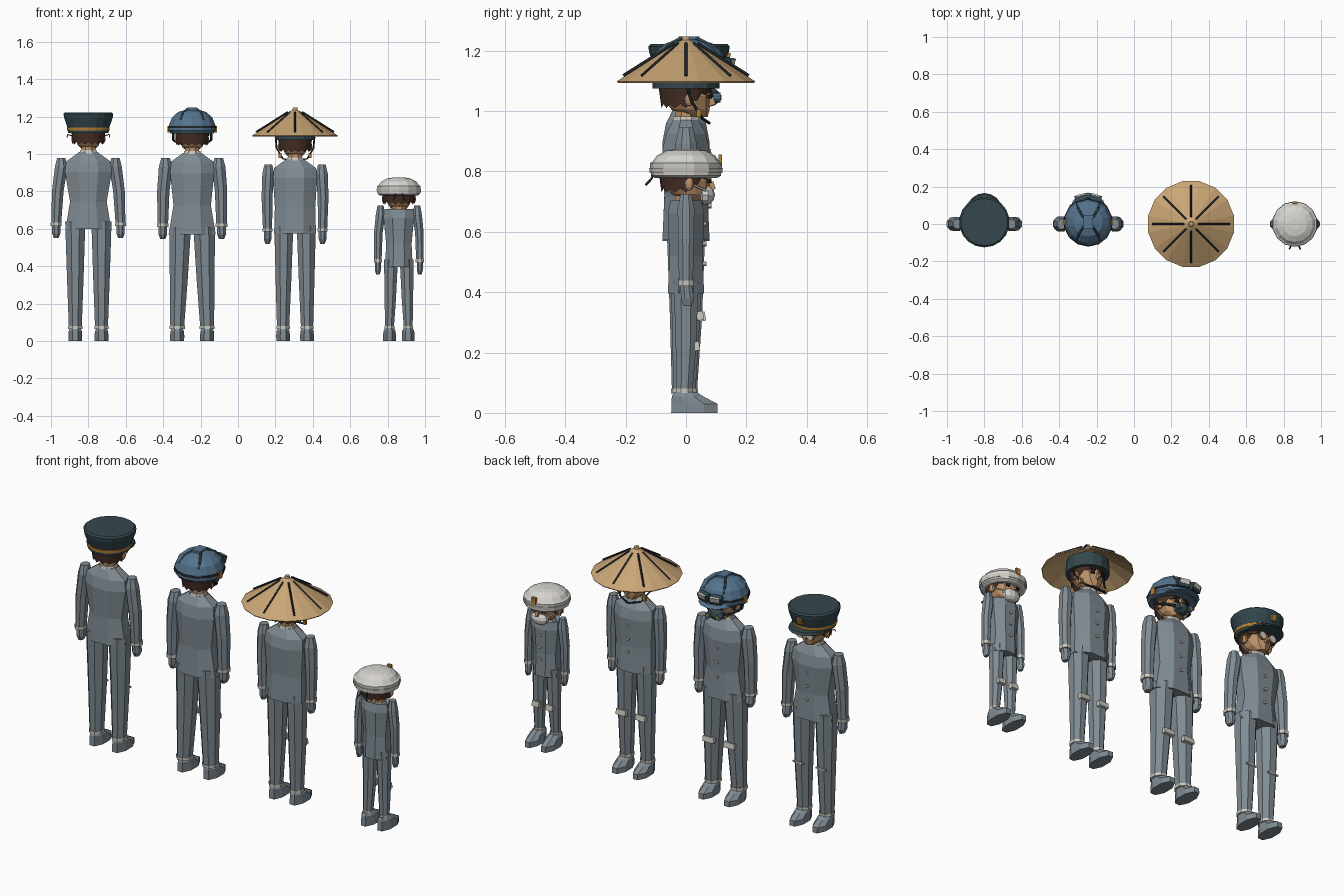
import bpy, bmesh, math
from mathutils import Vector

if "Cube" in bpy.data.objects:
    bpy.data.objects.remove(bpy.data.objects["Cube"])


def material(name, *srgb):
    mat = bpy.data.materials.new(name)
    col = [((c + 0.055) / 1.055) ** 2.4 for c in srgb] + [1]
    mat.diffuse_color = col
    mat.use_nodes = True
    mat.node_tree.nodes["Principled BSDF"].inputs["Base Color"].default_value = col
    return mat


SUIT = material("suit grey", 0.50, 0.545, 0.575)
TRIM = material("light trim", 0.80, 0.79, 0.75)
SKIN = material("skin", 0.74, 0.57, 0.41)
HAIR = material("dark brown hair", 0.27, 0.18, 0.14)
TEAL = material("dark teal", 0.20, 0.28, 0.30)
BLUE = material("helmet blue", 0.33, 0.45, 0.55)
STRAW = material("straw", 0.79, 0.65, 0.46)
GOLD = material("gold", 0.70, 0.50, 0.20)
WHITE = material("helmet white", 0.84, 0.83, 0.81)
DARK = material("strap black", 0.13, 0.15, 0.17)


def finish(name, bm, mat):
    bmesh.ops.recalc_face_normals(bm, faces=bm.faces)
    mesh = bpy.data.meshes.new(name)
    bm.to_mesh(mesh)
    bm.free()
    mesh.materials.append(mat)
    ob = bpy.data.objects.new(name, mesh)
    bpy.context.collection.objects.link(ob)
    return ob


def loft(name, rings, mat, n=8):
    """Skin rings of (x, y, z, rx, ry), flat sides facing the axes."""
    bm = bmesh.new()
    k = 1 / math.cos(math.pi / n)
    loops = []
    for x, y, z, rx, ry in rings:
        angles = [(i + 0.5) * math.tau / n for i in range(n)]
        loops.append([bm.verts.new((x + rx * k * math.cos(a), y + ry * k * math.sin(a), z))
                      for a in angles])
    for lo, hi in zip(loops, loops[1:]):
        for i in range(n):
            j = (i + 1) % n
            bm.faces.new((lo[i], lo[j], hi[j], hi[i]))
    bm.faces.new(loops[0])
    bm.faces.new(loops[-1])
    return finish(name, bm, mat)


def turned(name, x, y, profile, mat, n=14):
    return loft(name, [(x, y, z, r, r) for r, z in profile], mat, n)


def box(name, loc, size, mat, tilt=0, turn=0):
    bm = bmesh.new()
    bmesh.ops.create_cube(bm, size=1)
    bmesh.ops.scale(bm, vec=size, verts=bm.verts)
    ob = finish(name, bm, mat)
    ob.location = loc
    ob.rotation_euler = (tilt, 0, turn)
    return ob


def disc(name, loc, r, depth, mat, n=10):
    """Short cylinder facing forward."""
    bm = bmesh.new()
    bmesh.ops.create_cone(bm, cap_ends=True, segments=n, radius1=r, radius2=r, depth=depth)
    ob = finish(name, bm, mat)
    ob.location = loc
    ob.rotation_euler.x = math.pi / 2
    return ob


def ball(name, loc, size, mat):
    bm = bmesh.new()
    bmesh.ops.create_uvsphere(bm, u_segments=10, v_segments=6, radius=1)
    bmesh.ops.scale(bm, vec=size, verts=bm.verts)
    ob = finish(name, bm, mat)
    ob.location = loc
    return ob


def strap(name, points, mat, r=0.005):
    curve = bpy.data.curves.new(name, "CURVE")
    curve.dimensions = "3D"
    curve.bevel_depth, curve.bevel_resolution = r, 0
    curve.use_fill_caps = True
    spline = curve.splines.new("POLY")
    spline.points.add(len(points) - 1)
    for p, co in zip(spline.points, points):
        p.co = (*co, 1)
    curve.materials.append(mat)
    ob = bpy.data.objects.new(name, curve)
    bpy.context.collection.objects.link(ob)
    return ob


def hair(name, x, c):
    """Cap of hair with a jagged lower edge, higher over the face."""
    bm = bmesh.new()
    n = 28
    rows = [[], [], []]
    for i in range(n):
        a = i * math.tau / n
        ca, sa = math.cos(a), math.sin(a)
        low = c + 0.04 + 0.055 * max(0, sa) + 0.014 * (i % 2)
        for row, r, z in zip(rows, (0.083, 0.09, 0.075), (low, c + 0.105, c + 0.14)):
            row.append(bm.verts.new((x + r * ca, r * sa, z)))
    for lo, hi in zip(rows, rows[1:]):
        for i in range(n):
            j = (i + 1) % n
            bm.faces.new((lo[i], lo[j], hi[j], hi[i]))
    bm.faces.new(rows[-1])
    finish(name, bm, HAIR)


def person(who, x, c, top, hem, wrist, widths, depth, arm, leg):
    """c = collar height, top = shoulder height; widths = hem, waist, chest;
    arm = shoulder and wrist offset, radius; leg = hip and ankle offset, radius."""
    hw, ww, cw = widths
    rise = top - hem
    loft(who + " jacket", [
        (x, 0, hem, hw, depth), (x, 0, hem + 0.38 * rise, ww, depth * 0.92),
        (x, 0, hem + 0.8 * rise, cw, depth), (x, 0, top - 0.02, cw * 0.95, depth * 0.85),
        (x, 0, c, 0.05, 0.042)], SUIT)
    loft(who + " collar", [(x, 0, c - 0.008, 0.047, 0.045), (x, 0, c + 0.012, 0.043, 0.042)], TRIM)
    for i in range(3):
        disc(who + " button", (x, depth * 0.95, hem + rise * (0.3 + 0.2 * i)), 0.008, 0.022, TRIM, 8)

    for side, s in (("right", -1), ("left", 1)):
        # Arm
        xs, xw, r = x + s * arm[0], x + s * arm[1], arm[2]
        xm, tag = (xs + xw) / 2, f"{who} {side} "
        loft(tag + "sleeve", [
            (xw, 0, wrist, r * 0.85, r), (xm + s * 0.005, 0, (wrist + top) / 2, r, r * 1.15),
            (xs, 0, top - 0.05, r * 1.1, r * 1.2), (xs, 0, top, r * 0.7, r * 0.8)], SUIT)
        loft(tag + "cuff", [(xw, 0, wrist - 0.01, r * 0.95, r * 1.1),
                            (xw, 0, wrist + 0.008, r * 0.95, r * 1.1)], TRIM)
        loft(tag + "hand", [
            (xw, 0.005, wrist - 0.075, r * 0.4, r * 0.6), (xw, 0.005, wrist - 0.05, r * 0.7, r * 0.95),
            (xw, 0, wrist, r * 0.7, r * 0.8)], SUIT)
        # Leg and shoe
        xh, xa, q = x + s * leg[0], x + s * leg[1], leg[2]
        knee = hem * 0.56
        loft(tag + "trouser", [
            (xa, -0.005, 0.075, q * 0.64, q * 0.72), (xh * 0.5 + xa * 0.5, 0, knee, q * 0.82, q * 0.92),
            (xh, 0, hem + 0.04, q, q * 1.1)], SUIT)
        loft(tag + "ankle band", [(xa, -0.005, 0.065, q * 0.7, q * 0.78),
                                  (xa, -0.005, 0.08, q * 0.7, q * 0.78)], TRIM)
        f = 0.8 + 4 * (q - 0.037)
        loft(tag + "shoe", [
            (xa, 0.028, 0, 0.042 * f, 0.077), (xa, 0.028, 0.03, 0.043 * f, 0.076),
            (xa, 0.005, 0.055, 0.04 * f, 0.052), (xa, -0.003, 0.07, 0.03 * f, 0.036)], SUIT)
        if who == "officer":
            box(tag + "knee seam", (xh, q * 0.92, knee), (q * 1.2, 0.008, 0.008), TRIM)
        else:
            box(tag + "knee pad", (xh, q * 0.92, knee), (q * 1.15, 0.022, 0.03), TRIM, 0.15)
        # Face side
        box(tag + "eye", (x + s * 0.03, 0.077, c + 0.078), (0.022, 0.008, 0.012), DARK, 0, -s * 0.3)
        box(tag + "brow", (x + s * 0.03, 0.078, c + 0.094), (0.03, 0.008, 0.006), HAIR, 0, -s * 0.3)
        ball(tag + "ear", (x + s * 0.08, 0.01, c + 0.07), (0.012, 0.016, 0.024), SKIN)

    # Head
    loft(who + " neck", [(x, 0, c, 0.038, 0.036), (x, 0, c + 0.06, 0.036, 0.036)], SKIN)
    loft(who + " head", [
        (x, 0.04, c + 0.01, 0.028, 0.03), (x, 0.015, c + 0.035, 0.055, 0.06),
        (x, 0, c + 0.08, 0.074, 0.078), (x, 0, c + 0.135, 0.066, 0.07)], SKIN, 10)
    box(who + " nose", (x, 0.084, c + 0.062), (0.016, 0.022, 0.026), SKIN, 0.3)
    hair(who + " hair", x, c)


person("officer", -0.80, 1.01, 0.98, 0.60, 0.625, (0.122, 0.098, 0.125), 0.075,
       (0.145, 0.172, 0.031), (0.07, 0.07, 0.054))
person("pilot", -0.245, 1.005, 0.98, 0.57, 0.62, (0.126, 0.10, 0.118), 0.078,
       (0.142, 0.157, 0.033), (0.064, 0.08, 0.058))
person("scout", 0.305, 0.97, 0.945, 0.575, 0.595, (0.112, 0.108, 0.118), 0.078,
       (0.143, 0.147, 0.029), (0.06, 0.064, 0.051))
person("medic", 0.86, 0.69, 0.725, 0.395, 0.43, (0.074, 0.068, 0.082), 0.06,
       (0.098, 0.112, 0.023), (0.042, 0.05, 0.037))

# Officer: peaked cap, gold band, badge and glasses
x = -0.80
turned("cap base", x, 0.005, [(0.108, 1.112), (0.11, 1.128)], TEAL, 18)
turned("cap band", x, 0.005, [(0.113, 1.126), (0.114, 1.142)], GOLD, 18)
turned("cap crown", x, 0.01, [(0.112, 1.142), (0.13, 1.195), (0.133, 1.215), (0.124, 1.223)], TEAL, 18)
loft("cap visor", [(x, 0.05, 1.112, 0.102, 0.114), (x, 0.045, 1.125, 0.1, 0.11)], TEAL, 18)
box("cap badge", (x, 0.134, 1.178), (0.028, 0.022, 0.034), GOLD, -0.3)
for s in (-1, 1):
    disc("glasses rim", (x + s * 0.032, 0.09, 1.083), 0.024, 0.007, GOLD)
    disc("glasses lens", (x + s * 0.032, 0.093, 1.083), 0.02, 0.007, TRIM)
    strap("glasses arm", [(x + s * 0.055, 0.09, 1.085), (x + s * 0.095, 0.03, 1.1),
                          (x + s * 0.112, -0.01, 1.105), (x + s * 0.113, -0.02, 1.09)], GOLD, 0.003)

# Pilot: ribbed helmet, goggles and breathing mask
x = -0.245
turned("pilot helmet", x, 0.01, [(0.115, 1.11), (0.126, 1.125), (0.124, 1.155), (0.108, 1.195),
                                 (0.075, 1.225), (0.03, 1.238)], BLUE)
loft("helmet visor", [(x, 0.055, 1.113, 0.1, 0.11), (x, 0.05, 1.13, 0.095, 0.1)], BLUE, 14)
turned("goggle strap", x, 0.01, [(0.128, 1.138), (0.127, 1.15)], DARK)
box("helmet crest", (x, 0.01, 1.238), (0.05, 0.07, 0.02), BLUE)
for s in (-1, 1):
    strap("helmet ridge", [(x + s * 0.025, 0.035, 1.242), (x + s * 0.05, 0.075, 1.222),
                           (x + s * 0.06, 0.105, 1.185)], TEAL, 0.006)
    strap("helmet rear ridge", [(x + s * 0.025, -0.015, 1.242), (x + s * 0.05, -0.055, 1.222),
                                (x + s * 0.06, -0.085, 1.185)], TEAL, 0.006)
    box("goggle frame", (x + s * 0.037, 0.136, 1.158), (0.066, 0.034, 0.038), TEAL, -0.3, -s * 0.25)
    box("goggle lens", (x + s * 0.039, 0.152, 1.163), (0.05, 0.009, 0.024), TRIM, -0.3, -s * 0.25)
    box("helmet side tab", (x + s * 0.126, 0.01, 1.133), (0.012, 0.03, 0.036), GOLD)
    strap("mask strap", [(x + s * 0.1, -0.02, 1.115), (x + s * 0.102, 0.0, 1.075),
                         (x + s * 0.08, 0.05, 1.06), (x + s * 0.03, 0.09, 1.05)], DARK, 0.007)
    disc("mask filter", (x + s * 0.032, 0.102, 1.045), 0.016, 0.025, BLUE)
    disc("mask stud", (x + s * 0.032, 0.115, 1.045), 0.008, 0.006, GOLD)
ball("breathing mask", (x, 0.078, 1.047), (0.043, 0.036, 0.032), TEAL)

# Scout: wide straw cone with ribs, inner band and chin strap
x = 0.305
turned("straw hat", x, 0, [(0.015, 1.222), (0.226, 1.094), (0.229, 1.099), (0.014, 1.236),
                           (0.012, 1.248)], STRAW, 16)
turned("hat inner band", x, 0, [(0.108, 1.075), (0.106, 1.15)], TEAL)
for i in range(8):
    d = Vector((math.cos(i * math.pi / 4), math.sin(i * math.pi / 4), 0))
    strap("hat rib", [Vector((x, 0, 1.225)) + d * 0.038, Vector((x, 0, 1.118)) + d * 0.208], DARK)
for s in (-1, 1):
    strap("chin strap", [(x + s * 0.104, 0, 1.09), (x + s * 0.098, 0.02, 1.03),
                         (x + s * 0.065, 0.055, 0.975), (x, 0.078, 0.96)], DARK)
    box("strap buckle", (x + s * 0.08, 0.042, 0.993), (0.016, 0.016, 0.026), GOLD)

# Medic: white helmet with band, badge, face mask and rear ties
x = 0.86
turned("medic helmet", x, 0, [(0.1, 0.778), (0.113, 0.786), (0.117, 0.828), (0.108, 0.833),
                              (0.094, 0.853), (0.064, 0.869), (0.03, 0.875)], WHITE)
turned("helmet band", x, 0, [(0.117, 0.795), (0.119, 0.812)], TRIM)
box("helmet badge", (x, 0.114, 0.838), (0.026, 0.012, 0.036), GOLD)
ball("face mask", (x, 0.064, 0.722), (0.052, 0.032, 0.034), WHITE)
for s in (-1, 1):
    strap("mask loop", [(x + s * 0.04, 0.07, 0.735), (x + s * 0.082, 0.015, 0.76)], WHITE, 0.004)
    strap("rear tie", [(x + s * 0.015, -0.105, 0.8), (x + s * 0.02, -0.115, 0.775),
                       (x + s * 0.03, -0.134, 0.755)], DARK, 0.004)
